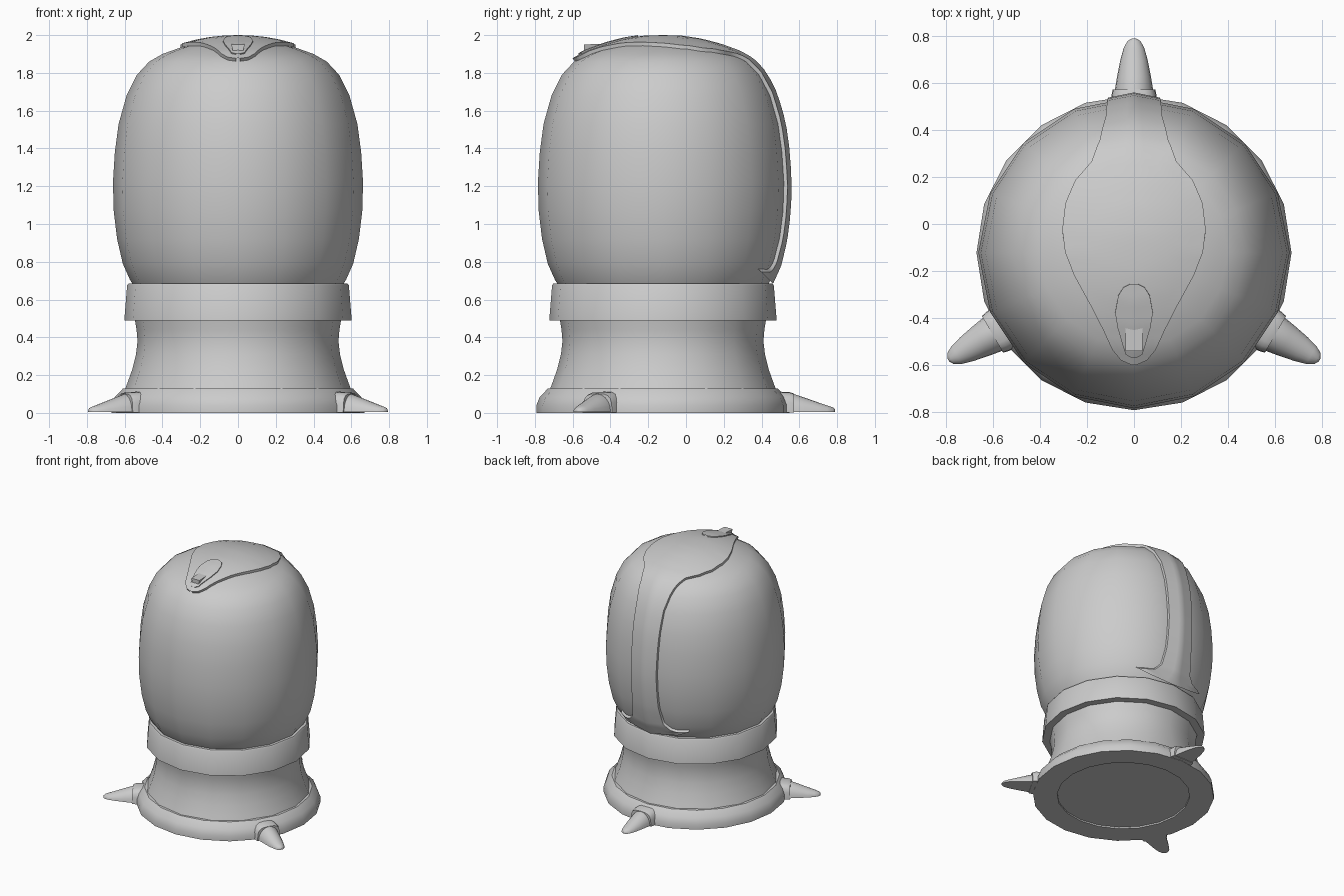
import bpy, bmesh, math
from mathutils import Vector
from mathutils.bvhtree import BVHTree

if "Cube" in bpy.data.objects:
    bpy.data.objects.remove(bpy.data.objects["Cube"])

CY = -0.122  # axis of the lathe-turned body


def finish(name, verts, faces, angle=35):
    me = bpy.data.meshes.new(name)
    me.from_pydata(verts, [], faces)
    bm = bmesh.new()
    bm.from_mesh(me)
    bmesh.ops.remove_doubles(bm, verts=bm.verts, dist=1e-5)
    bmesh.ops.recalc_face_normals(bm, faces=bm.faces)
    bm.to_mesh(me)
    bm.free()
    ob = bpy.data.objects.new(name, me)
    bpy.context.collection.objects.link(ob)
    bpy.ops.object.select_all(action='DESELECT')
    ob.select_set(True)
    bpy.context.view_layer.objects.active = ob
    bpy.ops.object.shade_smooth_by_angle(angle=math.radians(angle))
    return ob


def lathe(name, profile, n):
    verts, faces = [], []
    for r, z in profile:
        for i in range(n):
            a = math.pi / 2 + 2 * math.pi * i / n
            verts.append((r * math.cos(a), CY + r * math.sin(a), z))
    for j in range(len(profile) - 1):
        for i in range(n):
            k = (i + 1) % n
            faces.append((j*n + i, j*n + k, j*n + n + k, j*n + n + i))
    return finish(name, verts, faces)


# Turned body
lathe("base_ring", [(0, .012), (.49, .012), (.49, 0), (.67, 0), (.67, .04),
                    (.652, .085), (.61, .128), (.57, .13)], 20)
lathe("neck", [(.60, .12), (.585, .16), (.56, .23), (.54, .31), (.532, .38),
               (.537, .44), (.547, .5)], 16)
lathe("collar", [(.53, .50), (.54, .49), (.602, .49), (.587, .675), (.58, .685), (.54, .687)], 16)
dome = lathe("dome", [(.55, .67), (.572, .705), (.61, .79), (.64, .92), (.658, 1.07), (.662, 1.22),
                      (.652, 1.38), (.632, 1.53), (.59, 1.68), (.535, 1.79), (.47, 1.86),
                      (.40, 1.90), (.30, 1.936), (.2, 1.962), (.1, 1.977), (0, 1.98)], 16)
tree = BVHTree.FromPolygons([v.co[:] for v in dome.data.vertices],
                            [p.vertices[:] for p in dome.data.polygons])


# Raised panel that follows the dome; rows are (y, z, half width)
def panel(name, rows, off):
    pts = []
    for i in range(len(rows) - 1):
        for s in range(3):
            pts.append([a + (b - a) * s / 3 for a, b in zip(rows[i], rows[i + 1])])
    pts.append(rows[-1])
    cols = [(-1, -.02)] + [(-1 + i / 4, off) for i in range(9)] + [(1, -.02)]
    verts, faces, w = [], [], len(cols)
    for y, z, h in pts:
        n = Vector((0, y - CY, z - 1.25)).normalized()
        for u, o in cols:
            p = Vector((u * h, y, z)) + n
            hit = tree.ray_cast(p, -n)[0] or Vector((u * h, y, z))
            verts.append(hit + n * o)
    for j in range(len(pts) - 1):
        for i in range(w - 1):
            a = j * w + i
            faces.append((a, a + 1, a + w + 1, a + w))
    return finish(name, verts, faces, 40)


panel("spine_panel", [(.455, .69, .30), (.465, .715, .25), (.475, .74, .18), (.485, .8, .135),
                      (.51, .95, .115), (.535, 1.2, .11), (.52, 1.5, .115), (.46, 1.7, .12),
                      (.36, 1.85, .145), (.27, 1.91, .18), (.2, 1.95, .25), (.1, 1.97, .292),
                      (-.02, 1.98, .305), (-.12, 1.98, .293), (-.22, 1.975, .255),
                      (-.35, 1.96, .183), (-.45, 1.93, .13), (-.53, 1.89, .09),
                      (-.57, 1.87, .055), (-.587, 1.86, .01)], .02)
panel("crest_plate", [(-.25, 1.97, .015), (-.265, 1.97, .045), (-.3, 1.965, .067), (-.37, 1.95, .08),
                      (-.43, 1.93, .07), (-.5, 1.9, .048), (-.54, 1.885, .035), (-.555, 1.88, .01)], .027)

# Small wedge spout on the crest
sp = [(s * w, y, z) for y, zt, zb in ((-.54, 1.95, 1.89), (-.43, 1.955, 1.9))
      for s, w, z in ((-1, .036, zt), (1, .036, zt), (1, .02, zb), (-1, .02, zb))]
finish("crest_spout", sp, [(0, 1, 2, 3), (4, 7, 6, 5)] +
       [(i, (i + 1) % 4, (i + 1) % 4 + 4, i + 4) for i in range(4)])


# Claws: half-ellipse sections (distance, half width, height) swept outward
def claw(name, ang, sections, z0, power=1.0):
    n, verts, faces = 10, [], []
    c, s = math.cos(ang), math.sin(ang)
    for d, w, h in sections:
        for i in range(n + 1):
            t = math.pi * i / n
            x = w * math.copysign(abs(math.cos(t)) ** power, math.cos(t))
            verts.append((d*c - x*s, CY + d*s + x*c, z0 + h * abs(math.sin(t)) ** power))
    m = n + 1
    for j in range(len(sections) - 1):
        for i in range(m):
            k = (i + 1) % m
            faces.append((j*m + i, j*m + k, j*m + m + k, j*m + m + i))
    faces += [tuple(range(m)), tuple(range(len(verts) - m, len(verts)))]
    return finish(name, verts, faces, 45)


for label, deg in (("back", 90), ("left", 210), ("right", 330)):
    a = math.radians(deg)
    claw(label + "_claw", a, [(.6, .085, .105), (.69, .082, .095), (.75, .072, .075), (.82, .058, .05),
                              (.87, .044, .033), (.9, .028, .023), (.912, .008, .012)], .006)
    claw(label + "_claw_socket", a, [(.58, .1, .112), (.67, .096, .108), (.695, .09, .1)], .002, .6)
